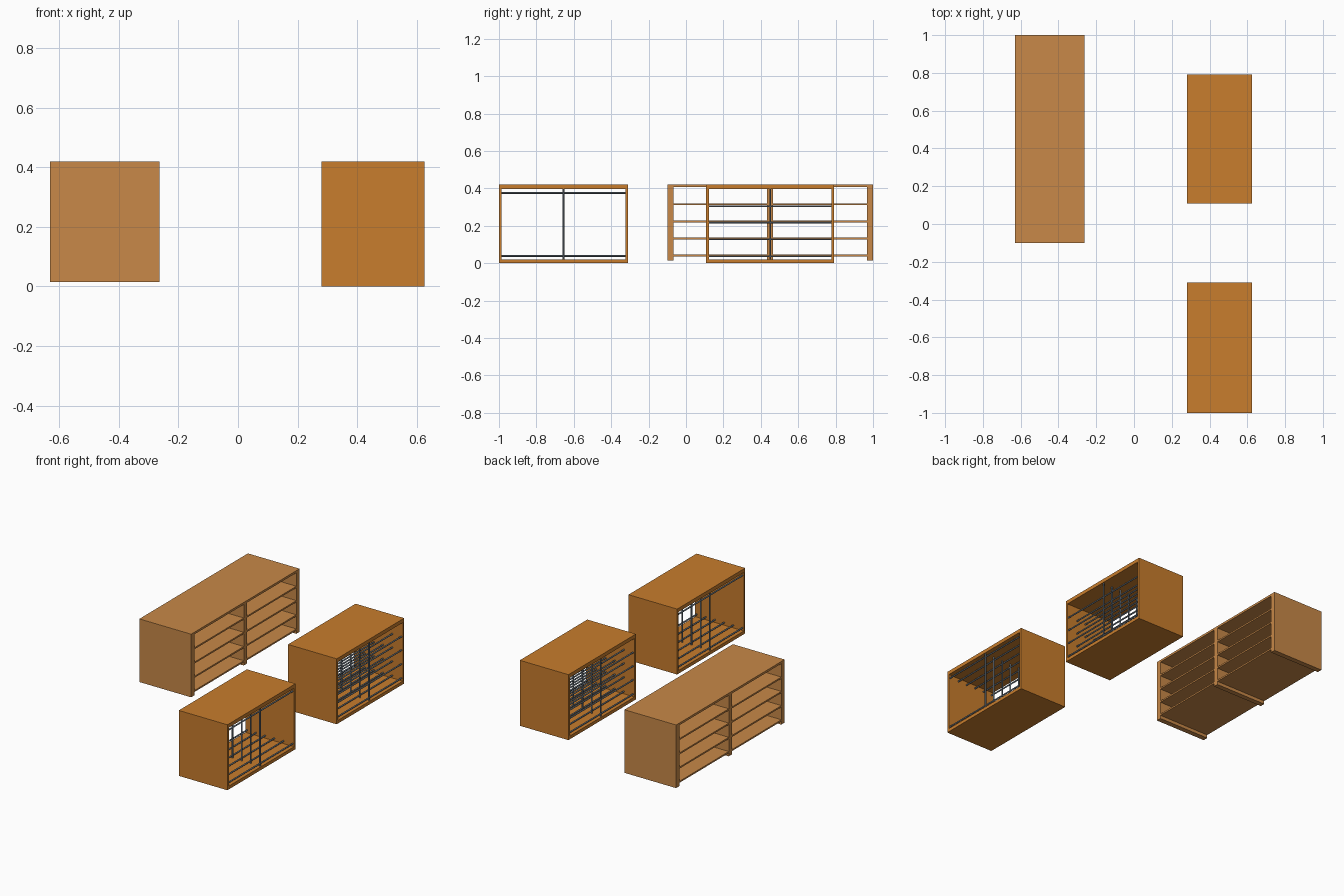
import bpy, math

if "Cube" in bpy.data.objects:
    bpy.data.objects.remove(bpy.data.objects["Cube"])


def material(name, rgb):
    m = bpy.data.materials.new(name)
    m.diffuse_color = (*rgb, 1)
    m.use_nodes = True
    m.node_tree.nodes["Principled BSDF"].inputs["Base Color"].default_value = m.diffuse_color
    return m


LIGHT = material("light_wood", (0.58, 0.25, 0.065))
WARM = material("warm_wood", (0.58, 0.205, 0.026))
STEEL = material("steel", (0.16, 0.20, 0.24))


def board(name, x, y, z, mat):
    """Box from (min, max) ranges."""
    bpy.ops.mesh.primitive_cube_add(size=1, location=[(a + b) / 2 for a, b in (x, y, z)])
    o = bpy.context.object
    o.name = name
    o.scale = [b - a for a, b in (x, y, z)]
    bpy.ops.object.transform_apply(location=False, rotation=False, scale=True)
    o.data.materials.append(mat)


def rod_row(name, loc, length, along_y, count, step):
    """Round rod repeated in x."""
    rot = (math.pi / 2, 0, 0) if along_y else (0, 0, 0)
    bpy.ops.mesh.primitive_cylinder_add(vertices=12, radius=0.0048, depth=length,
                                        location=loc, rotation=rot)
    o = bpy.context.object
    o.name = name
    bpy.ops.object.shade_smooth_by_angle()
    o.data.materials.append(STEEL)
    arr = o.modifiers.new("row", 'ARRAY')
    arr.count = count
    arr.use_relative_offset = False
    arr.use_constant_offset = True
    arr.constant_offset_displace = (step, 0, 0)


# Long open shelf unit
X = (-0.63, -0.263)
board("shelf_top", X, (-0.1, 1.0), (0.406, 0.42), LIGHT)
for name, y in (("shelf_side_front", (-0.1, -0.067)),
                ("shelf_divider", (0.434, 0.466)),
                ("shelf_side_back", (0.967, 1.0))):
    board(name, X, y, (0.015, 0.406), LIGHT)
for i, z in enumerate((0.041, 0.132, 0.223, 0.315)):
    for half, y in (("front", (-0.067, 0.434)), ("back", (0.466, 0.967))):
        board(f"shelf_{half}_{i}", X, y, (z - 0.005, z + 0.005), LIGHT)


# Open boxes fitted with rows of steel rods
def rack_box(name, y0, y1, levels):
    x, t = (0.28, 0.625), 0.014
    board(name + "_bottom", x, (y0, y1), (0, 0.021), WARM)
    board(name + "_top", x, (y0, y1), (0.396, 0.42), WARM)
    board(name + "_side_front", x, (y0, y0 + t), (0.021, 0.396), WARM)
    board(name + "_side_back", x, (y1 - t, y1), (0.021, 0.396), WARM)
    mid, start, step = (y0 + y1) / 2, 0.29, 0.065
    for i, z in enumerate(levels):
        rod_row(f"{name}_rail_{i}", (start, mid, z), y1 - y0 - 2 * t, True, 6, step)
    rod_row(name + "_post", (start, mid, 0.2085), 0.375, False, 6, step)


rack_box("rack", 0.108, 0.792, (0.037, 0.128, 0.217, 0.304))
rack_box("hanging_rack", -1.0, -0.31, (0.038, 0.375))
